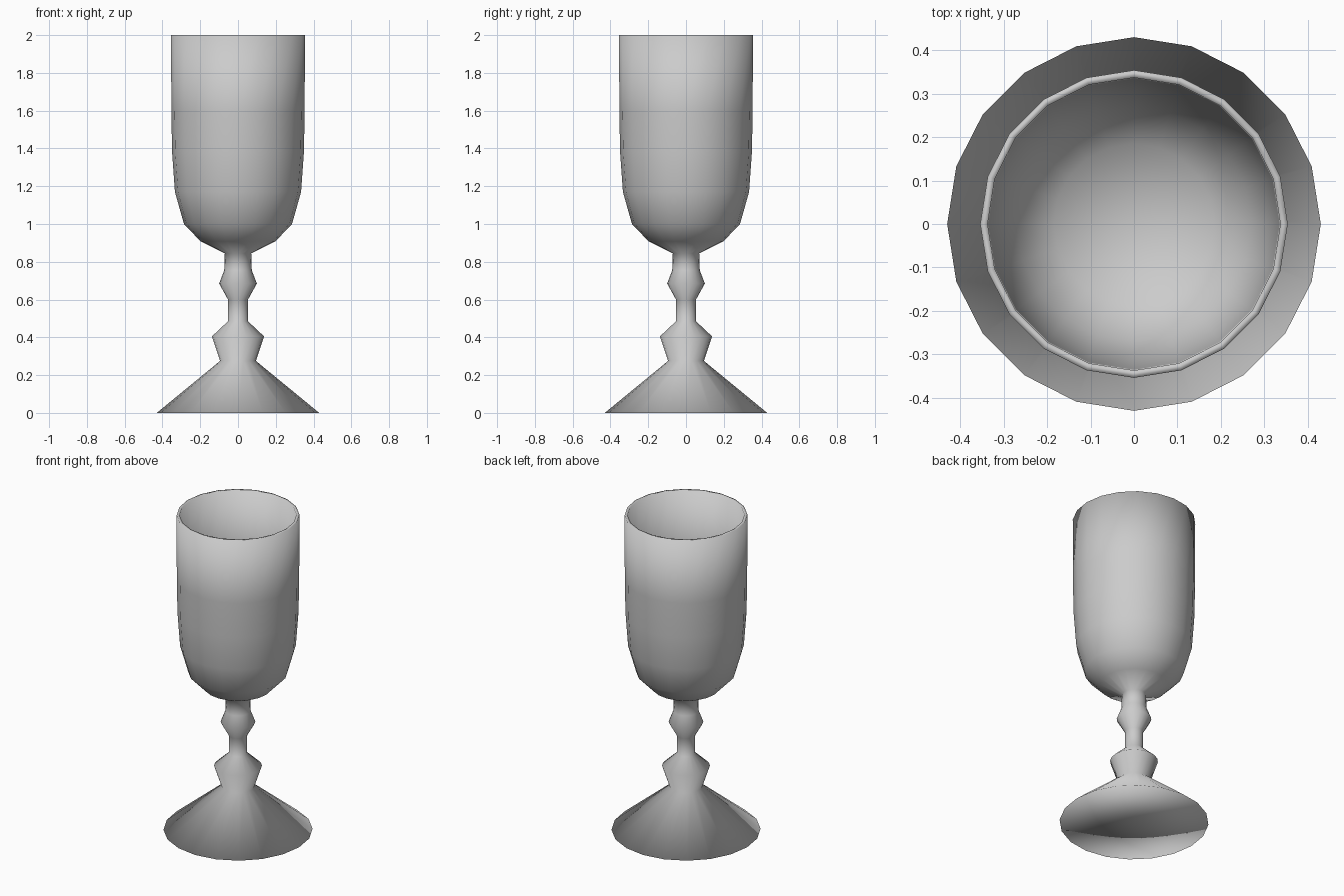
import bpy, bmesh, math
from mathutils import Vector

if "Cube" in bpy.data.objects:
    bpy.data.objects.remove(bpy.data.objects["Cube"])

SIDES = 20

# Profile as (radius, height), from the underside centre round to the bowl floor
foot = [(0, 0), (0.43, 0)]
stem = [(0.095, 0.275), (0.138, 0.405), (0.053, 0.485), (0.053, 0.60),
        (0.10, 0.685), (0.073, 0.755), (0.07, 0.845)]
bowl_outside = [(0.198, 0.908), (0.286, 1.0), (0.334, 1.17),
                (0.349, 1.38), (0.353, 1.6), (0.354, 2.0)]
bowl_inside = [(0.337, 2.0), (0.335, 1.6), (0.330, 1.38), (0.315, 1.18),
               (0.27, 1.02), (0.185, 0.935), (0, 0.89)]


def lathe(name, profile):
    """Spin a profile round the z axis into a closed smooth mesh."""
    bm = bmesh.new()
    verts = [bm.verts.new((r, 0, z)) for r, z in profile]
    edges = [bm.edges.new(pair) for pair in zip(verts, verts[1:])]
    bmesh.ops.spin(bm, geom=verts + edges, cent=Vector(), axis=Vector((0, 0, 1)),
                   angle=math.tau, steps=SIDES)
    bmesh.ops.remove_doubles(bm, verts=bm.verts[:], dist=0.0005)
    bmesh.ops.recalc_face_normals(bm, faces=bm.faces[:])
    for face in bm.faces:
        face.smooth = True
    mesh = bpy.data.meshes.new(name)
    bm.to_mesh(mesh)
    bm.free()
    obj = bpy.data.objects.new(name, mesh)
    bpy.context.collection.objects.link(obj)
    return obj


# Whole goblet: foot, knobbed stem and hollow bowl in one turned piece
lathe("goblet", foot + stem + bowl_outside + bowl_inside)
